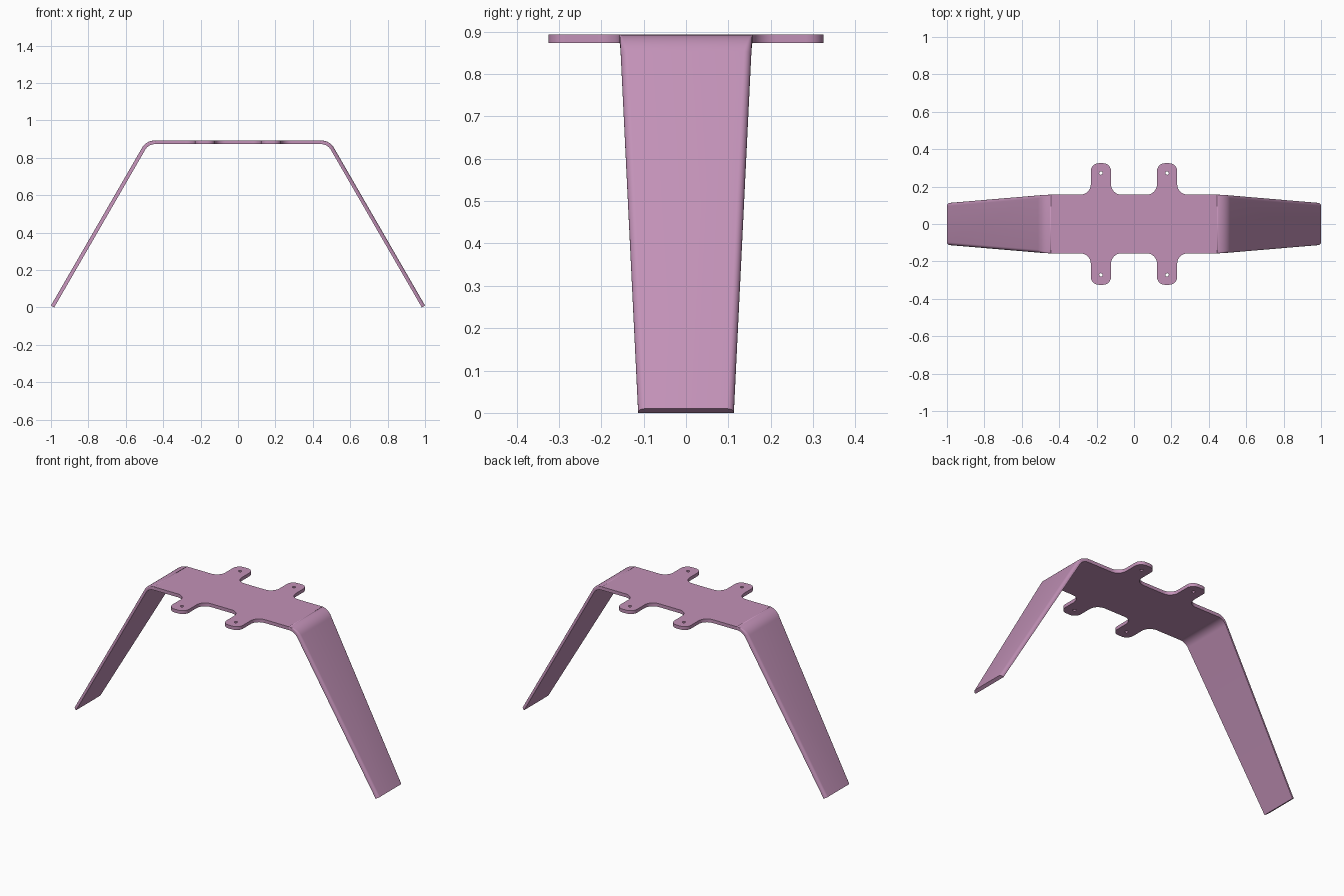
import bpy, bmesh
from math import sin, cos, pi, radians
from mathutils import Vector

if "Cube" in bpy.data.objects:
    bpy.data.objects.remove(bpy.data.objects["Cube"], do_unlink=True)

TOP, THICK = 0.893, 0.02          # sheet top height and thickness
HALF_W, FOOT_W = 0.157, 0.113     # half widths at the plate and the foot
BEND_X, BEND_R = 0.444, 0.08      # where the bend starts, outer radius
TAB_X, TAB_H, TAB_END = 0.177, 0.054, 0.325
FILLET, TIP = 0.055, 0.042
EDGE_R = 0.017                    # rounding of the legs' outer edges

mauve = bpy.data.materials.new("mauve")
mauve.use_nodes = True
colour = (0.54, 0.285, 0.475, 1)
mauve.diffuse_color = colour
mauve.node_tree.nodes["Principled BSDF"].inputs["Base Color"].default_value = colour


def arc(cx, cy, r, a0, a1, n=8):
    angles = [radians(a0 + (a1 - a0) * i / n) for i in range(n + 1)]
    return [(cx + r * cos(a), cy + r * sin(a)) for a in angles]


def finish(bm, name):
    bmesh.ops.recalc_face_normals(bm, faces=bm.faces)
    mesh = bpy.data.meshes.new(name)
    bm.to_mesh(mesh)
    bm.free()
    mesh.materials.append(mauve)
    obj = bpy.data.objects.new(name, mesh)
    bpy.context.collection.objects.link(obj)
    bpy.ops.object.select_all(action='DESELECT')
    obj.select_set(True)
    bpy.context.view_layer.objects.active = obj
    bpy.ops.object.shade_smooth_by_angle(angle=radians(35))
    return obj


# Top plate: outline with four filleted tabs, each with a screw hole
def tab(cx):
    y = HALF_W + FILLET
    return (arc(cx + TAB_H + FILLET, y, FILLET, 270, 180)
            + arc(cx + TAB_H - TIP, TAB_END - TIP, TIP, 0, 90)
            + arc(cx - TAB_H + TIP, TAB_END - TIP, TIP, 90, 180)
            + arc(cx - TAB_H - FILLET, y, FILLET, 0, -90))


back = [(BEND_X, HALF_W)] + tab(TAB_X) + tab(-TAB_X) + [(-BEND_X, HALF_W)]
loops = [back + [(-x, -y) for x, y in back]]
for sx in (-1, 1):
    for sy in (-1, 1):
        loops.append(arc(sx * TAB_X, sy * 0.272, 0.009, 0, 360, 16)[:-1])

bm = bmesh.new()
for loop in loops:
    verts = [bm.verts.new((x, y, TOP)) for x, y in loop]
    for a, b in zip(verts, verts[1:] + verts[:1]):
        bm.edges.new((a, b))
bmesh.ops.triangle_fill(bm, edges=bm.edges[:], use_beauty=True, normal=(0, 0, 1))
lower = bmesh.ops.extrude_face_region(bm, geom=bm.faces[:], use_keep_orig=True)
bmesh.ops.translate(bm, vec=(0, 0, -THICK),
                    verts=[v for v in lower["geom"] if isinstance(v, bmesh.types.BMVert)])
# The ends stay open where the legs carry on
ends = [f for f in bm.faces if all(abs(abs(v.co.x) - BEND_X) < 1e-4 for v in f.verts)]
bmesh.ops.delete(bm, geom=ends, context='FACES')
finish(bm, "top_plate")


# Legs: a rounded section lofted round the bend and down to the foot
def section(point, normal, width, r):
    half = [(width, THICK)] + [(width - r + dx, r - dy)
                               for dx, dy in arc(0, 0, r, 0, 90, 6)]
    rows = half + [(-y, d) for y, d in reversed(half)]
    return [point - normal * d + Vector((0, y, 0)) for y, d in rows]


def leg(side, name):
    bm = bmesh.new()
    rings = []
    steps = 12
    centre = Vector((BEND_X, 0, TOP - BEND_R))
    for i in range(steps + 1):
        t = i / steps
        a = t * pi / 3
        normal = Vector((sin(a), 0, cos(a)))
        rings.append(section(centre + normal * BEND_R, normal, HALF_W - 0.003 * t, EDGE_R * t))
    rings.append(section(Vector((1, 0, 0.01)), normal, FOOT_W, EDGE_R))
    rings = [[bm.verts.new((side * p.x, p.y, p.z)) for p in ring] for ring in rings]
    for r0, r1 in zip(rings, rings[1:]):
        n = len(r0)
        for j in range(n):
            k = (j + 1) % n
            bm.faces.new((r0[j], r0[k], r1[k], r1[j]))
    bm.faces.new(rings[-1])
    bmesh.ops.remove_doubles(bm, verts=bm.verts[:], dist=1e-5)
    finish(bm, name)


leg(1, "left_leg")
leg(-1, "right_leg")
